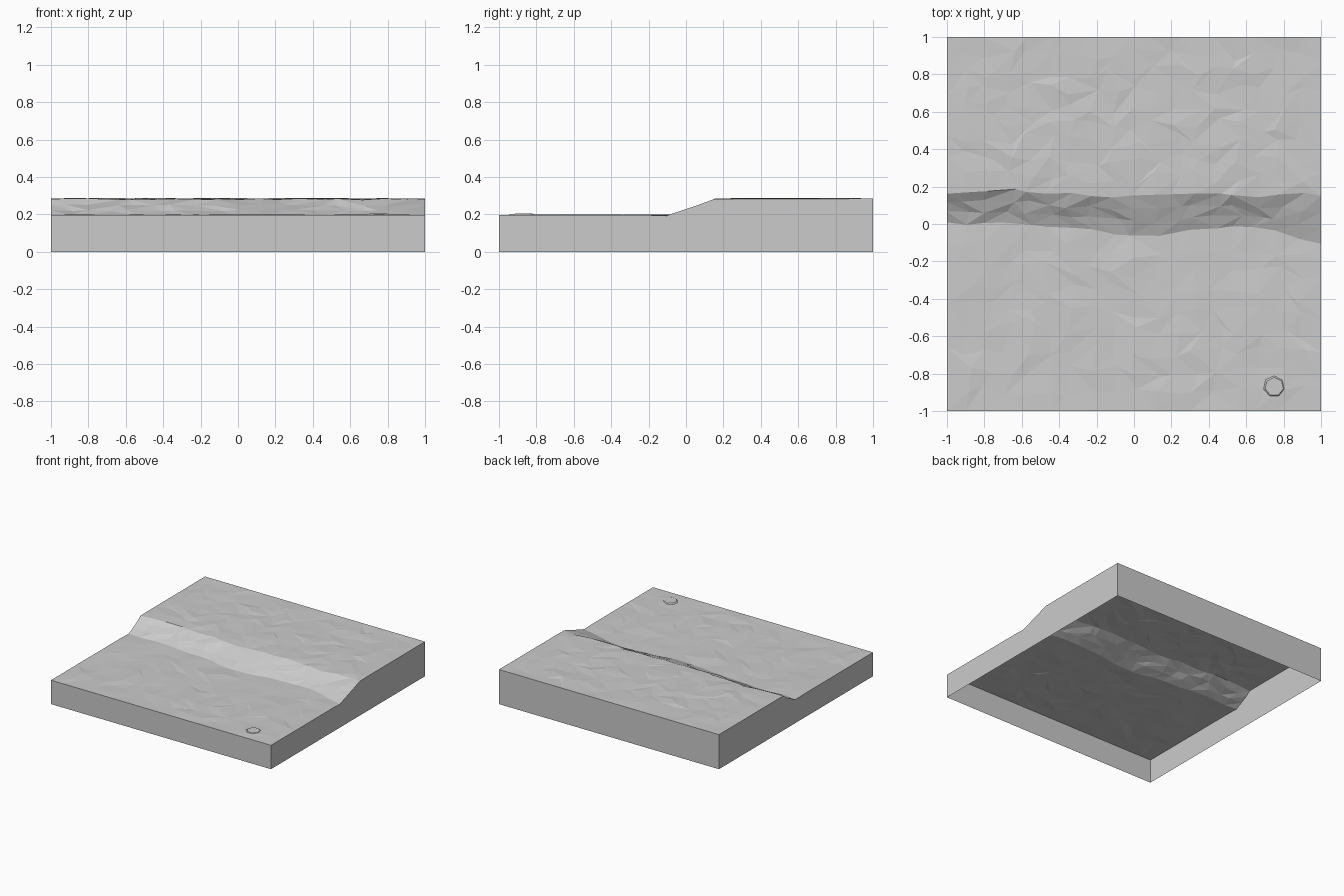
import bpy
import bmesh
import math
import random

random.seed(7)
cube = bpy.data.objects.get("Cube")
if cube:
    bpy.data.objects.remove(cube, do_unlink=True)

grey = bpy.data.materials.new("stone grey")
grey.use_nodes = True
colour = (0.6, 0.6, 0.6, 1)
grey.diffuse_color = colour
grey.node_tree.nodes["Principled BSDF"].inputs["Base Color"].default_value = colour

# Bank outline along x, and its rise from foot to crest
FOOT = [(-1, 0.0), (-0.7, 0.0), (-0.4, -0.02), (0.1, -0.07), (0.35, -0.03), (0.65, -0.01), (1, -0.11)]
CREST = [(-1, 0.17), (-0.65, 0.19), (-0.4, 0.16), (0, 0.14), (0.25, 0.17), (0.65, 0.14), (1, 0.16)]
RISE = [(0, 0.193), (0.35, 0.222), (0.65, 0.25), (1, 0.282)]
LOW, HIGH = 0.196, 0.284
COLS, FLAT_ROWS = 18, 9


def sample(points, x):
    for (a, va), (b, vb) in zip(points, points[1:]):
        if x <= b:
            return va + (vb - va) * (x - a) / (b - a)
    return points[-1][1]


def ground(row, x):
    """Return y and z for a row of the ground at x."""
    foot, crest = sample(FOOT, x), sample(CREST, x)
    if row < FLAT_ROWS:
        return -1 + (foot + 1) * row / FLAT_ROWS, LOW
    bank = row - FLAT_ROWS
    if bank < len(RISE):
        t, z = RISE[bank]
        return foot + (crest - foot) * t, z
    t = (bank - len(RISE) + 1) / FLAT_ROWS
    return crest + (1 - crest) * t, HIGH


def finish(bm, name):
    mesh = bpy.data.meshes.new(name)
    bm.to_mesh(mesh)
    bm.free()
    mesh.materials.append(grey)
    obj = bpy.data.objects.new(name, mesh)
    bpy.context.collection.objects.link(obj)
    return obj


# Faceted ground with a bank across the middle
bm = bmesh.new()
rows = FLAT_ROWS * 2 + len(RISE)
grid = []
for r in range(rows):
    line = []
    on_bank = FLAT_ROWS <= r < FLAT_ROWS + len(RISE)
    for c in range(COLS + 1):
        x = -1 + 2 * c / COLS
        side, end = c in (0, COLS), r in (0, rows - 1)
        if not side:
            x += random.uniform(-0.035, 0.035)
        y, z = ground(r, x)
        if not end:
            y += random.uniform(-1, 1) * (0.012 if on_bank else 0.035)
        if not side and not end:
            z += random.uniform(-0.004, 0.004)
        # Small mounds
        for mx, my, size in ((-0.55, 0.42, 0.009), (0.83, -0.94, 0.012)):
            if not side and not end:
                z += size * math.exp(-((x - mx) ** 2 + (y - my) ** 2) / 0.006)
        line.append(bm.verts.new((x, y, z)))
    grid.append(line)

for r in range(rows - 1):
    for c in range(COLS):
        a, b = grid[r][c], grid[r][c + 1]
        d, e = grid[r + 1][c], grid[r + 1][c + 1]
        if random.random() < 0.5:
            bm.faces.new((a, b, e))
            bm.faces.new((a, e, d))
        else:
            bm.faces.new((a, b, d))
            bm.faces.new((b, e, d))

# Side walls drop to the floor, underside stays open
border = [e for e in bm.edges if e.is_boundary]
walls = bmesh.ops.extrude_edge_only(bm, edges=border)
for v in walls["geom"]:
    if isinstance(v, bmesh.types.BMVert):
        v.co.z = 0
bmesh.ops.recalc_face_normals(bm, faces=bm.faces)
bm.faces.ensure_lookup_table()
if bm.faces[0].normal.z < 0:
    bmesh.ops.reverse_faces(bm, faces=bm.faces)
finish(bm, "terrain_block")

# Small flat stone near the front corner
bm = bmesh.new()
bmesh.ops.create_cone(bm, cap_ends=True, segments=7, radius1=0.06, radius2=0.05, depth=0.008)
bmesh.ops.translate(bm, verts=bm.verts, vec=(0.75, -0.87, 0.2))
finish(bm, "flat_stone")
